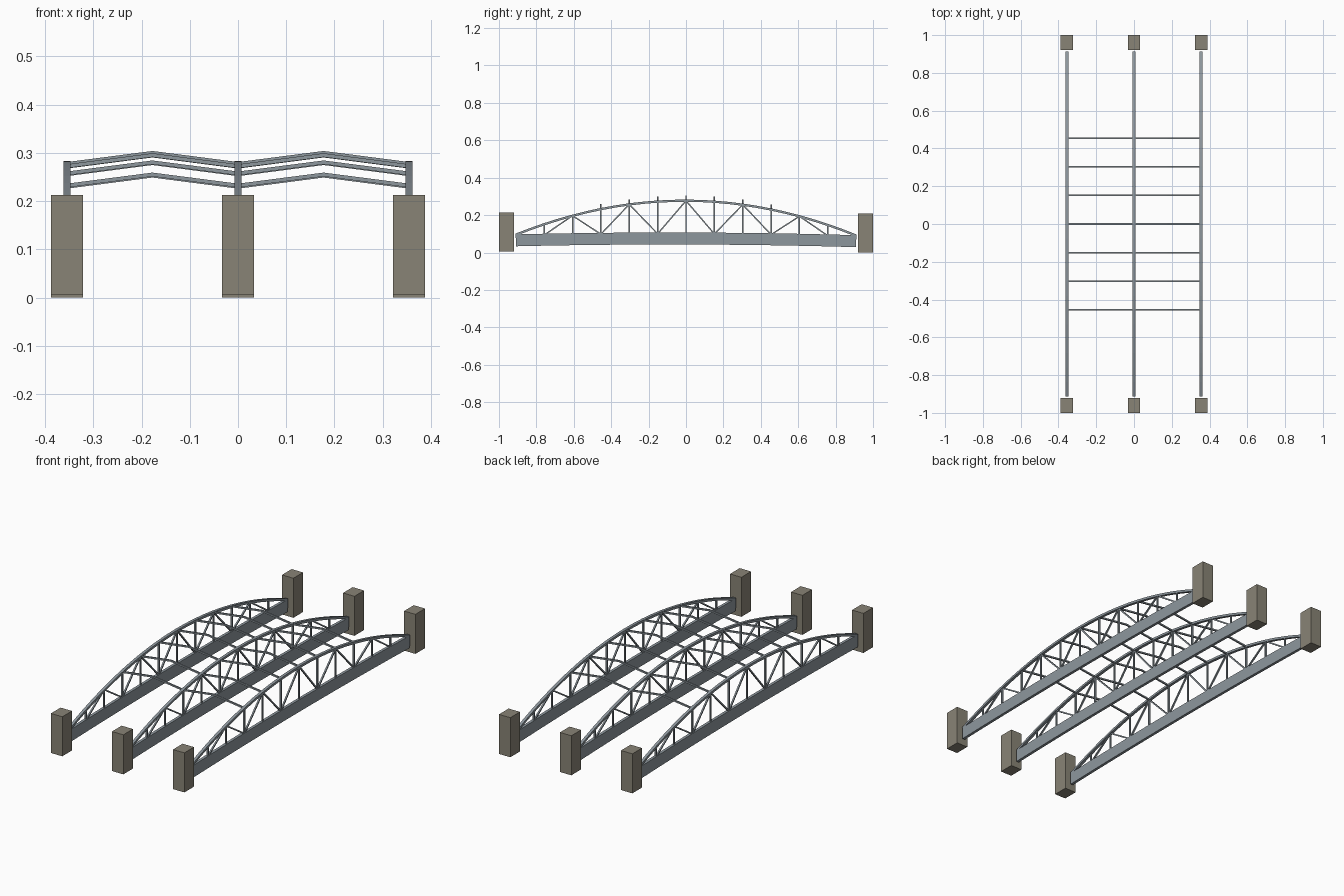
import bpy, bmesh
from mathutils import Vector

if "Cube" in bpy.data.objects:
    bpy.data.objects.remove(bpy.data.objects["Cube"])

XS = (-0.355, 0.0, 0.355)
HALF = 0.91
STEP = HALF / 6


def material(name, colour):
    m = bpy.data.materials.new(name)
    m.diffuse_color = colour
    m.use_nodes = True
    m.node_tree.nodes["Principled BSDF"].inputs["Base Color"].default_value = m.diffuse_color
    return m


steel = material("steel", (0.27, 0.31, 0.34, 1))
stone = material("stone", (0.25, 0.23, 0.18, 1))


def tilt(y):  # the whole bridge falls slightly towards the back
    return 0.0025 - 0.0025 * y


def arch_z(y):
    return 0.093 + 0.184 * (1 - (y / HALF) ** 2) + tilt(y) - 0.0025


def deck_z(y):
    return 0.075 - 0.012 * (y / HALF) ** 2 + tilt(y) - 0.0025


def finish(name, bm, mat):
    bmesh.ops.recalc_face_normals(bm, faces=bm.faces)
    me = bpy.data.meshes.new(name)
    bm.to_mesh(me)
    bm.free()
    me.materials.append(mat)
    ob = bpy.data.objects.new(name, me)
    bpy.context.collection.objects.link(ob)


def sweep(bm, pts, side, w, h):
    """Rectangular bar along pts; w is measured along side, h across it."""
    side = Vector(side)
    pts = [Vector(p) for p in pts]
    rings = []
    for i, p in enumerate(pts):
        t = (pts[min(i + 1, len(pts) - 1)] - pts[max(i - 1, 0)]).normalized()
        n = side.cross(t).normalized()
        rings.append([bm.verts.new(p + side * a * w / 2 + n * b * h / 2)
                      for a, b in ((-1, -1), (1, -1), (1, 1), (-1, 1))])
    for r, s in zip(rings, rings[1:]):
        for k in range(4):
            bm.faces.new((r[k], r[(k + 1) % 4], s[(k + 1) % 4], s[k]))
    bm.faces.new(rings[0])
    bm.faces.new(rings[-1])


X, Y = (1, 0, 0), (0, 1, 0)
for n, x in enumerate(XS, 1):
    # stone end piers
    for label, y in (("front", -0.96), ("back", 0.96)):
        bm = bmesh.new()
        z = 0.005 if y < 0 else 0.0
        sweep(bm, [(x, y, z), (x, y, z + 0.208)], X, 0.066, 0.08)
        finish(f"{label}_pier_{n}", bm, stone)

    # deep bottom girder, gently cambered
    bm = bmesh.new()
    sweep(bm, [(x, i * STEP, deck_z(i * STEP)) for i in range(-6, 7)], X, 0.015, 0.064)
    finish(f"girder_{n}", bm, steel)

    # curved top chord
    bm = bmesh.new()
    ys = [i * STEP / 2 for i in range(-12, 13)]
    sweep(bm, [(x, y, arch_z(y)) for y in ys], X, 0.015, 0.012)
    finish(f"arch_{n}", bm, steel)

    # uprights and zigzag diagonals
    bm = bmesh.new()
    for i in range(-5, 6):
        y = i * STEP
        sweep(bm, [(x, y, deck_z(y)), (x, y, arch_z(y))], X, 0.008, 0.008)
    finish(f"uprights_{n}", bm, steel)
    bm = bmesh.new()
    for i in range(-4, 5, 2):
        for d in (-1, 1):
            y, yb = i * STEP, (i + d) * STEP
            sweep(bm, [(x, y, arch_z(y)), (x, yb, deck_z(yb) + 0.025)], X, 0.008, 0.007)
    finish(f"diagonals_{n}", bm, steel)

# peaked cross braces between neighbouring trusses
for i in range(-3, 4):
    bm = bmesh.new()
    y = i * STEP
    z = arch_z(y)
    for a, b in zip(XS, XS[1:]):
        sweep(bm, [(a, y, z), ((a + b) / 2, y, z + 0.023), (b, y, z)], Y, 0.008, 0.008)
    finish(f"cross_brace_{i + 4}", bm, steel)
